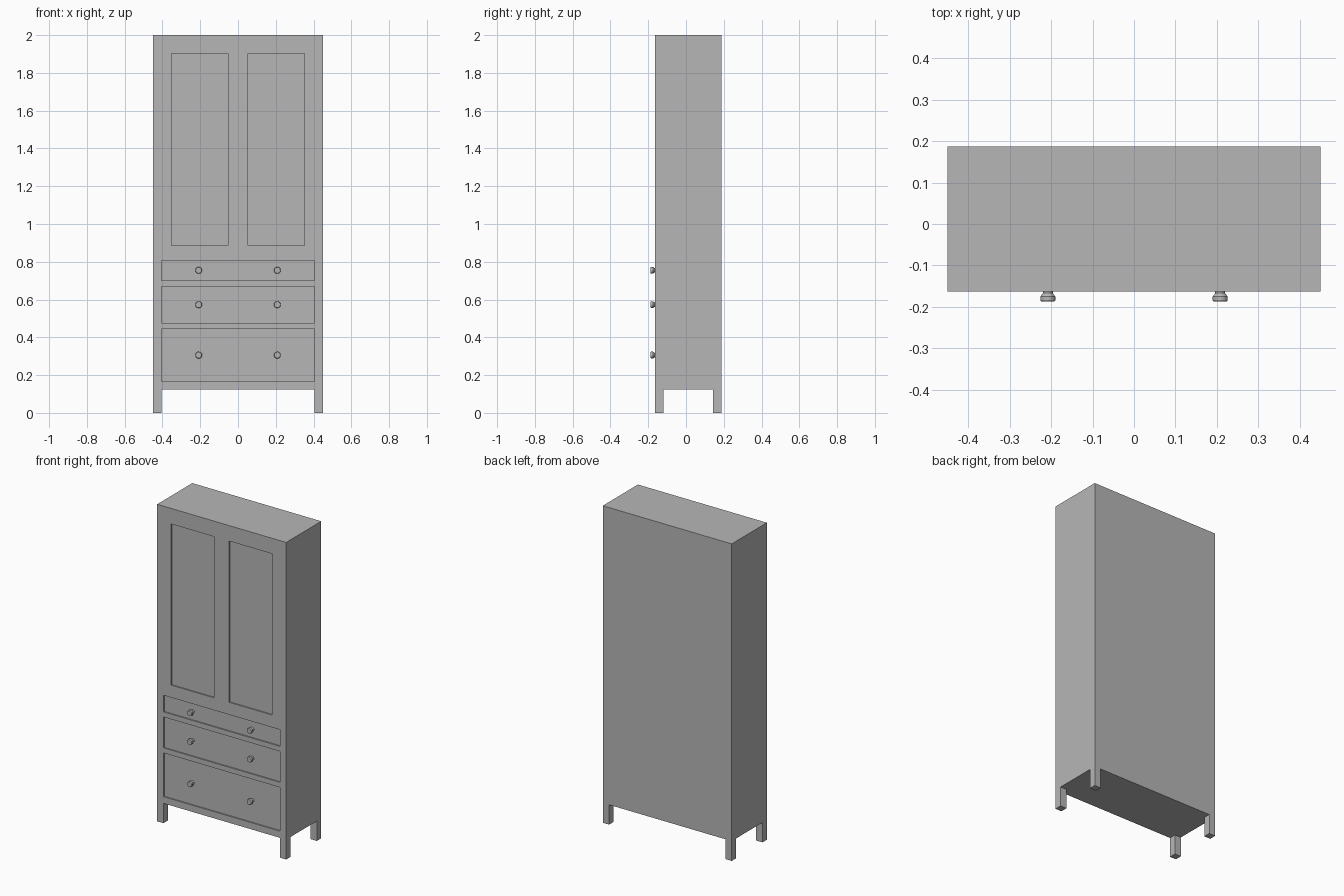
import bpy, bmesh, math
from mathutils import Matrix

cube = bpy.data.objects.get("Cube")
if cube:
    bpy.data.objects.remove(cube, do_unlink=True)

grey = bpy.data.materials.new("plain grey")
grey.use_nodes = True
grey.diffuse_color = (0.47, 0.47, 0.47, 1)
grey.node_tree.nodes["Principled BSDF"].inputs["Base Color"].default_value = grey.diffuse_color

FRONT, BACK, HALF = -0.163, 0.187, 0.45
BASE, TOP, LEG = 0.125, 2.0, 0.044
OPENING, RECESS = 0.02, 0.008


def finish(name, bm):
    bmesh.ops.recalc_face_normals(bm, faces=bm.faces)
    mesh = bpy.data.meshes.new(name)
    bm.to_mesh(mesh)
    bm.free()
    mesh.materials.append(grey)
    obj = bpy.data.objects.new(name, mesh)
    bpy.context.collection.objects.link(obj)
    return obj


def box_mesh(x, y, z):
    bm = bmesh.new()
    bmesh.ops.create_cube(bm, size=1)
    for v in bm.verts:
        v.co = [r[0] if c < 0 else r[1] for c, r in zip(v.co, (x, y, z))]
    return bm


def box(name, x, y, z):
    return finish(name, box_mesh(x, y, z))


# Door panels and drawer fronts: name, x range, z range
doors = [("right_door_panel", (-0.352, -0.052), (0.885, 1.902)),
         ("left_door_panel", (0.052, 0.352), (0.885, 1.902))]
drawers = [("top_drawer_front", (-0.406, 0.406), (0.702, 0.807)),
           ("middle_drawer_front", (-0.406, 0.406), (0.475, 0.67)),
           ("bottom_drawer_front", (-0.406, 0.406), (0.167, 0.443))]
panels = doors + drawers

# Cabinet body, with its front sliced and the openings pushed in
bm = box_mesh((-HALF, HALF), (FRONT, BACK), (BASE, TOP))
for axis, part in ((0, 1), (2, 2)):
    normal = [float(i == axis) for i in range(3)]
    for cut in sorted({c for p in panels for c in p[part]}):
        bmesh.ops.bisect_plane(bm, geom=bm.verts[:] + bm.edges[:] + bm.faces[:],
                               plane_co=[n * cut for n in normal], plane_no=normal)
for name, (x0, x1), (z0, z1) in panels:
    opening = []
    for f in bm.faces:
        c = f.calc_center_median()
        if abs(c.y - FRONT) < 0.001 and x0 < c.x < x1 and z0 < c.z < z1:
            opening.append(f)
    out = bmesh.ops.extrude_face_region(bm, geom=opening)["geom"]
    bmesh.ops.delete(bm, geom=opening, context='FACES')
    for v in out:
        if isinstance(v, bmesh.types.BMVert):
            v.co.y += OPENING
bmesh.ops.dissolve_limit(bm, angle_limit=0.01, verts=bm.verts[:], edges=bm.edges[:])
finish("cabinet_body", bm)

# Recessed panels filling the openings
for name, x, z in panels:
    box(name, x, (FRONT + RECESS, FRONT + OPENING), z)

# Four square legs
for side, x in (("right", (-HALF, -HALF + LEG)), ("left", (HALF - LEG, HALF))):
    for end, y in (("front", (FRONT, FRONT + LEG)), ("back", (BACK - LEG, BACK))):
        box(f"{end}_{side}_leg", x, y, (0, BASE))

# Turned knobs: (radius, distance out from the body front)
profile = [(0, -RECESS), (0.012, -RECESS), (0.012, 0.004), (0.018, 0.012),
           (0.018, 0.021), (0.016, 0.024), (0, 0.024)]


def knob(name, x, z):
    bm = bmesh.new()
    verts = [bm.verts.new((r, -d, 0)) for r, d in profile]
    edges = [bm.edges.new(pair) for pair in zip(verts, verts[1:])]
    bmesh.ops.spin(bm, geom=verts + edges, cent=(0, 0, 0), axis=(0, 1, 0),
                   angle=math.tau, steps=24, use_merge=True)
    bmesh.ops.remove_doubles(bm, verts=bm.verts, dist=0.0001)
    bmesh.ops.transform(bm, matrix=Matrix.Translation((x, FRONT, z)), verts=bm.verts)
    return finish(name, bm)


bpy.ops.object.select_all(action='DESELECT')
for level, z in (("top", 0.755), ("middle", 0.573), ("bottom", 0.306)):
    for side, x in (("right", -0.208), ("left", 0.208)):
        obj = knob(f"{level}_{side}_knob", x, z)
        obj.select_set(True)
        bpy.context.view_layer.objects.active = obj
bpy.ops.object.shade_smooth_by_angle(angle=math.radians(30))
